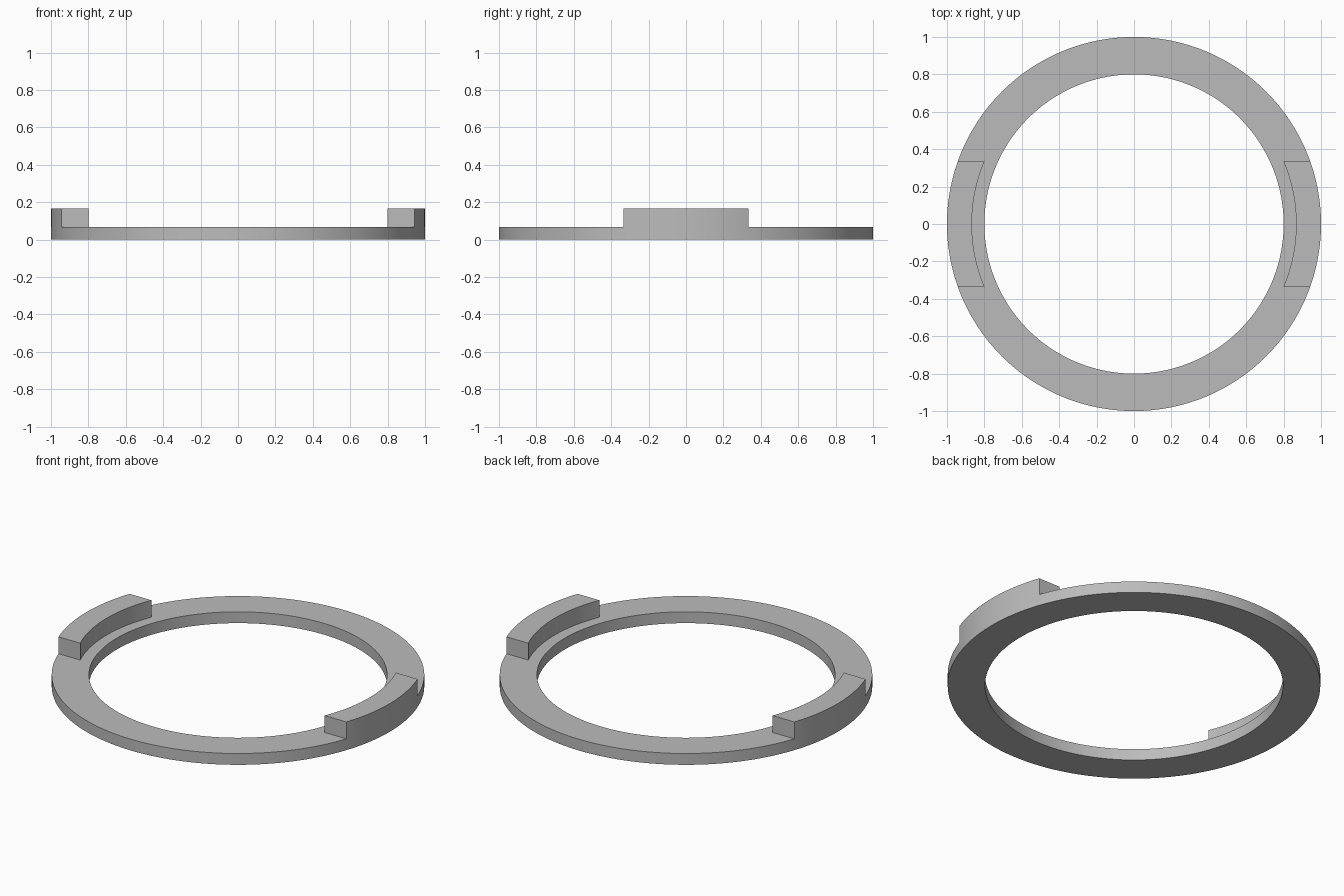
import bpy
import bmesh
import math

OUTER, INNER = 1.0, 0.8
RING_TOP, TAB_TOP = 0.067, 0.167
TAB_INNER, TAB_HALF = 0.867, 0.333
SEGMENTS = 192

cube = bpy.data.objects.get("Cube")
if cube:
    bpy.data.objects.remove(cube, do_unlink=True)

# Single grey material
grey = bpy.data.materials.new("plain grey")
grey.use_nodes = True
colour = (0.5, 0.5, 0.5, 1)
grey.diffuse_color = colour
grey.node_tree.nodes["Principled BSDF"].inputs["Base Color"].default_value = colour


def finish(bm, name):
    bmesh.ops.recalc_face_normals(bm, faces=bm.faces)
    mesh = bpy.data.meshes.new(name)
    bm.to_mesh(mesh)
    bm.free()
    obj = bpy.data.objects.new(name, mesh)
    bpy.context.collection.objects.link(obj)
    mesh.materials.append(grey)
    bpy.ops.object.select_all(action='DESELECT')
    obj.select_set(True)
    bpy.context.view_layer.objects.active = obj
    bpy.ops.object.shade_smooth_by_angle(angle=math.radians(30))
    return obj


def arc(radius, half_width, steps):
    """Points on a circle between y = -half_width and y = +half_width."""
    limit = math.asin(half_width / radius)
    angles = [limit * (2 * i / steps - 1) for i in range(steps + 1)]
    return [(radius * math.cos(a), radius * math.sin(a)) for a in angles]


# Flat ring: rectangular section spun around the vertical axis
bm = bmesh.new()
section = [(INNER, 0), (OUTER, 0), (OUTER, RING_TOP), (INNER, RING_TOP)]
verts = [bm.verts.new((x, 0, z)) for x, z in section]
edges = [bm.edges.new((verts[i - 1], verts[i])) for i in range(len(verts))]
bmesh.ops.spin(bm, geom=verts + edges, cent=(0, 0, 0), axis=(0, 0, 1),
               angle=math.tau, steps=SEGMENTS, use_merge=True)
bmesh.ops.remove_doubles(bm, verts=bm.verts, dist=0.0001)
finish(bm, "flat_ring")

# Raised curved tabs with straight ends, one on each side
for side, name in ((1, "left_tab"), (-1, "right_tab")):
    bm = bmesh.new()
    steps = 24
    rims = zip(arc(TAB_INNER, TAB_HALF, steps), arc(OUTER, TAB_HALF, steps))
    pairs = [[bm.verts.new((side * x, y, RING_TOP)) for x, y in pair] for pair in rims]
    faces = [bm.faces.new((a[0], a[1], b[1], b[0])) for a, b in zip(pairs, pairs[1:])]
    top = bmesh.ops.extrude_face_region(bm, geom=faces, use_keep_orig=True)
    lifted = [v for v in top["geom"] if isinstance(v, bmesh.types.BMVert)]
    bmesh.ops.translate(bm, verts=lifted, vec=(0, 0, TAB_TOP - RING_TOP))
    finish(bm, name)
